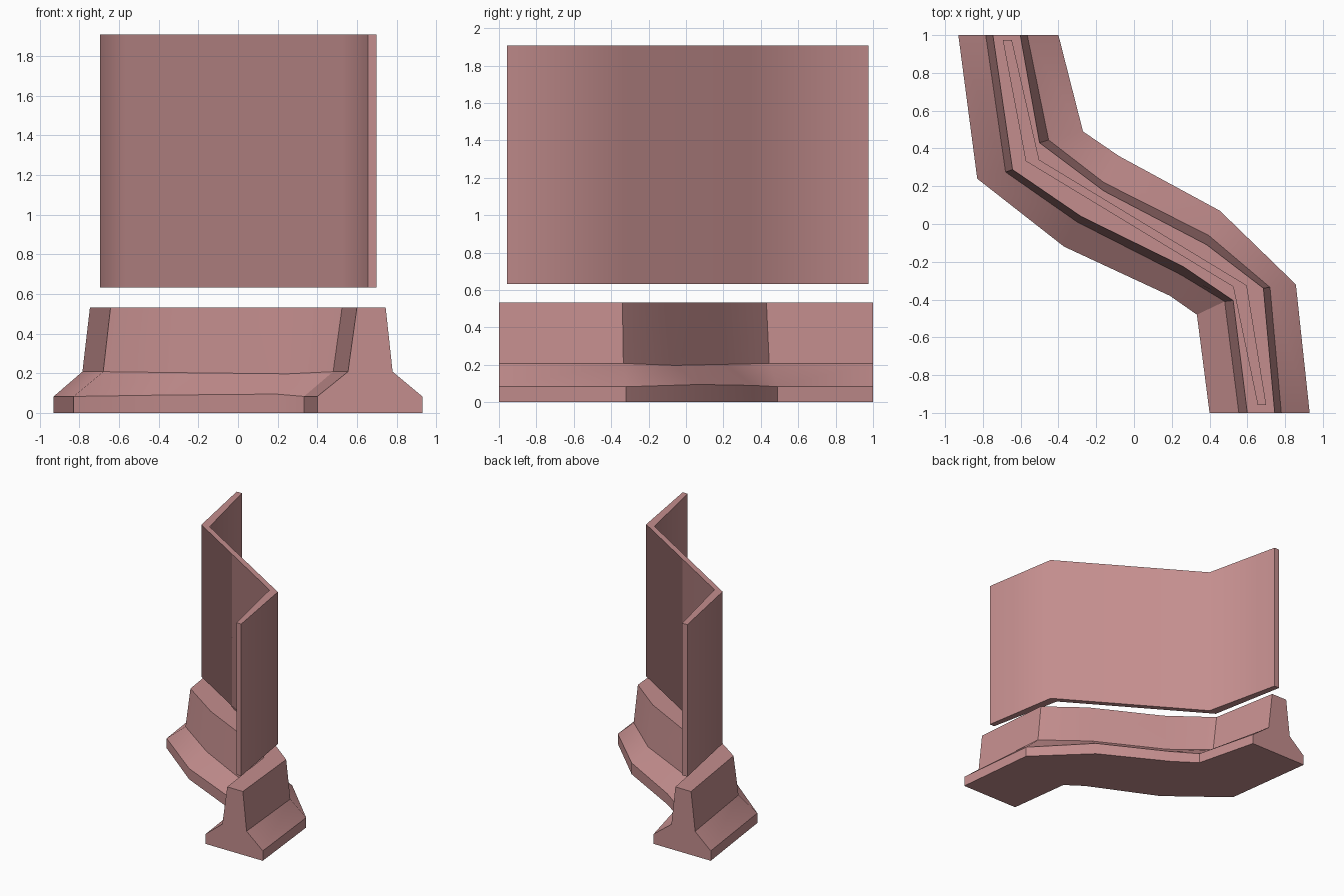
import bpy, bmesh, math

if "Cube" in bpy.data.objects:
    bpy.data.objects.remove(bpy.data.objects["Cube"])

# Shared soft red-brown finish
mat = bpy.data.materials.new("dusty_red")
mat.diffuse_color = (0.55, 0.27, 0.27, 1)
mat.use_nodes = True
mat.node_tree.nodes["Principled BSDF"].inputs["Base Color"].default_value = mat.diffuse_color


def loft(name, rings, angle):
    """Skin a list of equal-length cross-sections into a closed solid."""
    bm = bmesh.new()
    vs = [[bm.verts.new(p) for p in ring] for ring in rings]
    n = len(vs[0])
    for a, b in zip(vs, vs[1:]):
        for i in range(n):
            j = (i + 1) % n
            bm.faces.new((a[i], a[j], b[j], b[i]))
    bm.faces.new(vs[0])
    bm.faces.new(vs[-1][::-1])
    bmesh.ops.recalc_face_normals(bm, faces=bm.faces)
    me = bpy.data.meshes.new(name)
    bm.to_mesh(me)
    bm.free()
    ob = bpy.data.objects.new(name, me)
    bpy.context.collection.objects.link(ob)
    me.materials.append(mat)
    bpy.ops.object.select_all(action='DESELECT')
    ob.select_set(True)
    bpy.context.view_layer.objects.active = ob
    bpy.ops.object.shade_smooth_by_angle(angle=math.radians(angle))
    return ob


# Barrier: plan paths of foot, shoulder and top edges on each side
foot_l = [(-.93, 1), (-.83, .24), (-.37, -.12), (.19, -.38), (.333, -.48), (.40, -1)]
mid_l = [(-.785, 1), (-.68, .275), (-.30, .01), (.25, -.27), (.48, -.41), (.555, -1)]
top_l = [(-.747, 1), (-.643, .288), (-.28, .04), (.26, -.225), (.525, -.405), (.60, -1)]
top_r = [(-.602, 1), (-.50, .43), (-.16, .175), (.385, -.11), (.685, -.34), (.745, -1)]
mid_r = [(-.565, 1), (-.452, .445), (-.16, .22), (.395, -.06), (.72, -.335), (.78, -1)]
foot_r = [(-.40, 1), (-.27, .49), (-.08, .36), (.455, .07), (.857, -.32), (.93, -1)]
foot_z = [.083, .083, .09, .095, .083, .083]
mid_z = [.208, .208, .203, .197, .208, .208]

rings = []
for i in range(6):
    heights = (0, foot_z[i], mid_z[i], .532, .532, mid_z[i], foot_z[i], 0)
    paths = (foot_l, foot_l, mid_l, top_l, top_r, mid_r, foot_r, foot_r)
    rings.append([(*p[i], z) for p, z in zip(paths, heights)])
loft("barrier_base", rings, 30)

# Thin folded panel floating above the barrier
panel_l = [(-.695, .975), (-.573, .333), (.525, -.332), (.655, -.957)]
panel_r = [(-.647, .975), (-.502, .34), (.597, -.325), (.70, -.957)]
loft("screen_panel",
     [[(*a, .633), (*a, 1.908), (*b, 1.908), (*b, .633)]
      for a, b in zip(panel_l, panel_r)], 60)
